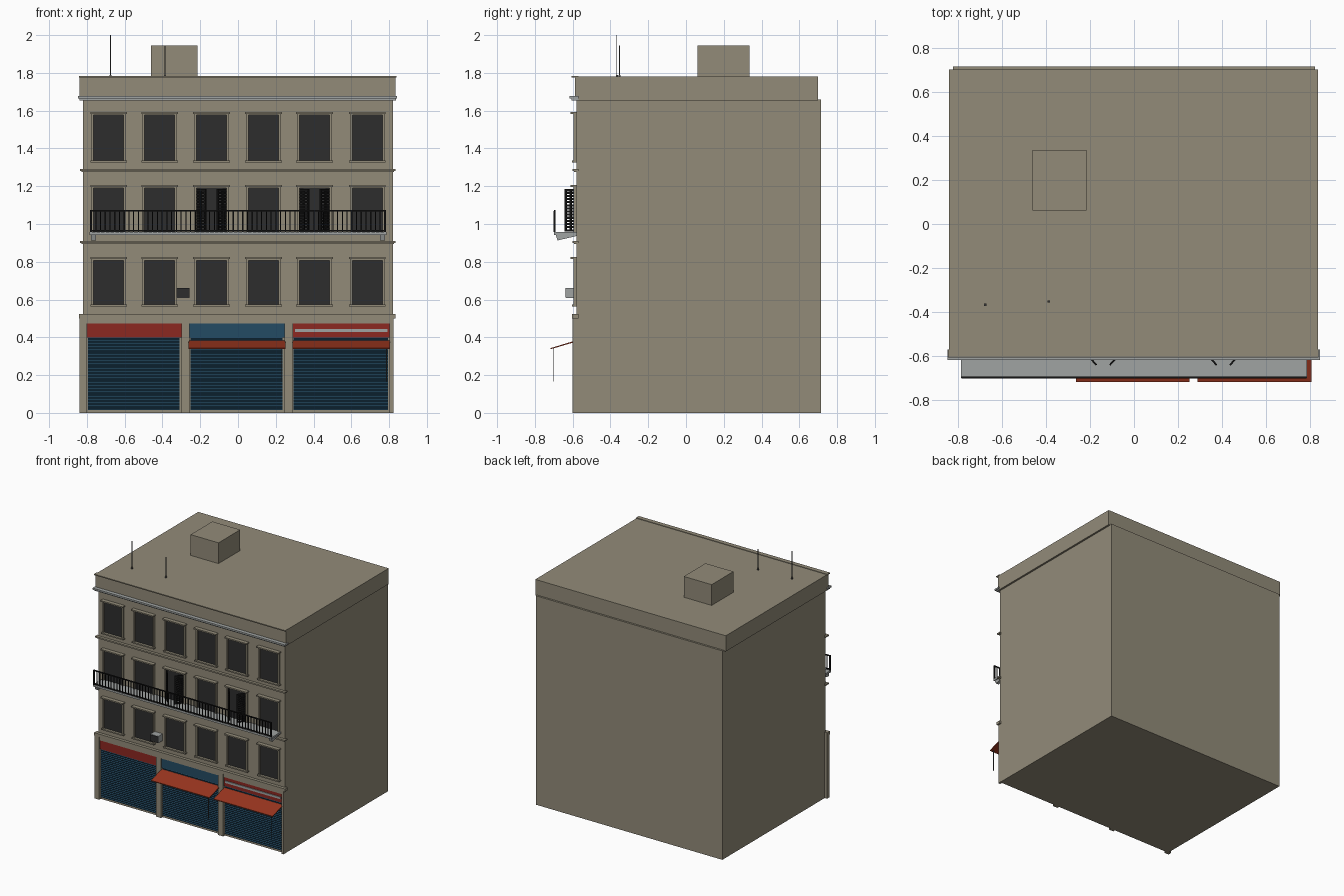
import bpy, bmesh, math
from mathutils import Matrix, Vector

if "Cube" in bpy.data.objects:
    bpy.data.objects.remove(bpy.data.objects["Cube"])


def mat(name, r, g, b):
    m = bpy.data.materials.new(name)
    m.diffuse_color = (r, g, b, 1)
    m.use_nodes = True
    m.node_tree.nodes["Principled BSDF"].inputs["Base Color"].default_value = m.diffuse_color
    return m


STONE = mat("stone", 0.288, 0.258, 0.191)
GREY = mat("light_grey", 0.35, 0.366, 0.36)
GLASS = mat("dark_glass", 0.026, 0.026, 0.027)
IRON = mat("black_iron", 0.007, 0.007, 0.007)
BLUE = mat("shutter_blue", 0.017, 0.07, 0.127)
RED = mat("sign_red", 0.263, 0.021, 0.015)
ORANGE = mat("awning_orange", 0.32, 0.036, 0.013)
METAL = mat("dark_metal", 0.08, 0.08, 0.08)


def boxes(name, material, spans):
    """One object from boxes given as (x0, x1, y0, y1, z0, z1)."""
    bm = bmesh.new()
    for x0, x1, y0, y1, z0, z1 in spans:
        m = (Matrix.Translation(((x0 + x1) / 2, (y0 + y1) / 2, (z0 + z1) / 2))
             @ Matrix.Diagonal((x1 - x0, y1 - y0, z1 - z0, 1)))
        bmesh.ops.create_cube(bm, size=1, matrix=m)
    return finish(name, material, bm)


def prism(name, material, profile, x0, x1):
    """Extrude a closed (y, z) profile along x."""
    bm = bmesh.new()
    face = bm.faces.new([bm.verts.new((x0, y, z)) for y, z in profile])
    ext = bmesh.ops.extrude_face_region(bm, geom=[face])
    bmesh.ops.translate(bm, vec=(x1 - x0, 0, 0),
                        verts=[v for v in ext["geom"] if isinstance(v, bmesh.types.BMVert)])
    return finish(name, material, bm)


def finish(name, material, bm):
    bmesh.ops.recalc_face_normals(bm, faces=bm.faces)
    me = bpy.data.meshes.new(name)
    bm.to_mesh(me)
    bm.free()
    me.materials.append(material)
    ob = bpy.data.objects.new(name, me)
    bpy.context.collection.objects.link(ob)
    return ob


WALL = -0.58

# Main block, parapet and roof hut
boxes("building_body", STONE, [(-0.82, 0.82, WALL, 0.715, 0, 1.66)])
boxes("parapet", STONE, [(-0.84, 0.835, -0.588, 0.70, 1.655, 1.78)])
boxes("parapet_cap", STONE, [(-0.843, 0.838, -0.605, -0.57, 1.776, 1.784)])
boxes("roof_hut", STONE, [(-0.46, -0.215, 0.062, 0.335, 1.78, 1.945)])

# Horizontal mouldings
boxes("cornice", GREY, [(-0.847, 0.843, -0.618, -0.57, 1.664, 1.677),
                        (-0.84, 0.836, -0.607, -0.57, 1.655, 1.664)])
for name, z in (("upper_string_course", 1.275), ("lower_string_course", 0.893)):
    boxes(name, STONE, [(-0.836, 0.833, -0.602, -0.57, z + 0.006, z + 0.016),
                        (-0.828, 0.826, -0.594, -0.57, z, z + 0.006)])
boxes("shop_ledge", STONE, [(-0.842, 0.835, -0.604, -0.57, 0.50, 0.524)])

# Windows: glass, surround, hood and sill on three floors
WX = (-0.685, -0.415, -0.14, 0.135, 0.405, 0.685)
W = 0.079
glass, frames, trims = [], [], []
for z0, z1, sill in ((0.573, 0.808, True), (0.957, 1.19, False), (1.335, 1.577, True)):
    for x in WX:
        glass.append((x - W, x + W, WALL - 0.004, WALL + 0.004, z0, z1))
        for s in (-1, 1):
            xa, xb = sorted((x + s * W, x + s * (W + 0.011)))
            frames.append((xa, xb, -0.595, WALL + 0.005, z0, z1))
        frames.append((x - W - 0.011, x + W + 0.011, -0.595, WALL + 0.005, z1, z1 + 0.006))
        trims.append((x - 0.097, x + 0.097, -0.611, WALL + 0.005, z1 + 0.006, z1 + 0.016))
        if sill:
            trims.append((x - 0.097, x + 0.097, -0.604, WALL + 0.005, z0 - 0.01, z0))
boxes("window_glass", GLASS, glass)
boxes("window_frames", STONE, frames)
boxes("window_hoods_and_sills", STONE, trims)

# Balcony slab, end brackets and railing
boxes("balcony_slab", GREY, [(-0.785, 0.785, -0.698, WALL, 0.942, 0.957)])
for s in (-1, 1):
    prism("balcony_bracket", GREY,
          [(-0.58, 0.944), (-0.69, 0.944), (-0.68, 0.913), (-0.58, 0.936)],
          s * 0.765 - 0.013, s * 0.765 + 0.013)
rail = [(-0.783, 0.783, -0.70, -0.692, 1.067, 1.075),
        (-0.783, 0.783, -0.699, -0.693, 0.96, 0.968)]
N = 62
for i in range(N + 1):
    x = -0.778 + 1.556 * i / N
    t = 0.005 if i in (0, N) else 0.0028
    rail.append((x - t, x + t, -0.696 - t, -0.696 + t, 0.957, 1.07))
boxes("balcony_railing", IRON, rail)

# Half-open louvred leaves on two balcony windows
L, H = 0.081, 0.225
louvres = [(0, 0.009, -0.004, 0.004, 0, H), (L - 0.009, L, -0.004, 0.004, 0, H),
           (L / 2 - 0.004, L / 2 + 0.004, -0.004, 0.004, 0, H)]
louvres += [(0, L, -0.004, 0.004, z, z + 0.012) for z in (0, H - 0.012)]
louvres += [(0, L, -0.003, 0.003, 0.018 + k * 0.0165, 0.029 + k * 0.0165) for k in range(12)]
for x in (WX[2], WX[4]):
    for s in (-1, 1):
        leaf = boxes("louvred_leaf", IRON, louvres)
        leaf.location = (x + s * 0.085, WALL, 0.96)
        leaf.rotation_euler.z = math.atan2(-0.06, -s * 0.055)

# Shopfront piers and three bays
boxes("shop_piers", STONE, [(a, b, -0.60, WALL + 0.01, 0, 0.502) for a, b in
                            ((-0.84, -0.80), (-0.30, -0.257), (0.246, 0.29), (0.803, 0.822))])
BAYS = ((-0.80, -0.30, RED), (-0.257, 0.246, BLUE), (0.29, 0.803, RED))
for x0, x1, colour in BAYS:
    boxes("shop_beam", STONE, [(x0, x1, -0.597, WALL, 0.472, 0.502)])
    right = 0.806 if x1 > 0.5 else x1
    boxes("sign_board", colour, [(x0, right, -0.591, WALL, 0.40, 0.472)])
    # Corrugated roller shutter
    rows, z0, z1 = 26, 0.015, 0.40
    h = (z1 - z0) / rows
    profile = [(WALL + 0.004, z1), (WALL + 0.004, z0)]
    for k in range(rows):
        profile += [(-0.583, z0 + k * h), (-0.588, z0 + (k + 0.5) * h)]
    profile.append((-0.583, z1))
    prism("roller_shutter", BLUE, profile, x0 + 0.005, x1 - 0.01)
boxes("sign_stripe", GREY, [(0.303, 0.792, -0.597, -0.59, 0.428, 0.445)])

# Sloping awnings with hanging crank rods
for x0, x1 in ((-0.262, 0.251), (0.288, 0.806)):
    prism("awning", ORANGE,
          [(-0.582, 0.384), (-0.717, 0.343), (-0.717, 0.337), (-0.582, 0.377)], x0, x1)
    boxes("awning_rod", METAL, [(x1 - 0.022, x1 - 0.018, -0.702, -0.698, 0.165, 0.34)])

# Air conditioner
boxes("air_conditioner", GREY, [(-0.326, -0.257, -0.634, WALL, 0.608, 0.662)])
boxes("air_conditioner_grille", GLASS, [(-0.325, -0.258, -0.638, -0.633, 0.61, 0.66)])

# Roof antennas
for x, y, top in ((-0.675, -0.366, 2.0), (-0.387, -0.352, 1.945)):
    boxes("antenna", METAL, [(x - 0.002, x + 0.002, y - 0.002, y + 0.002, 1.78, top),
                             (x - 0.005, x + 0.005, y - 0.005, y + 0.005, 1.78, 1.79)])
